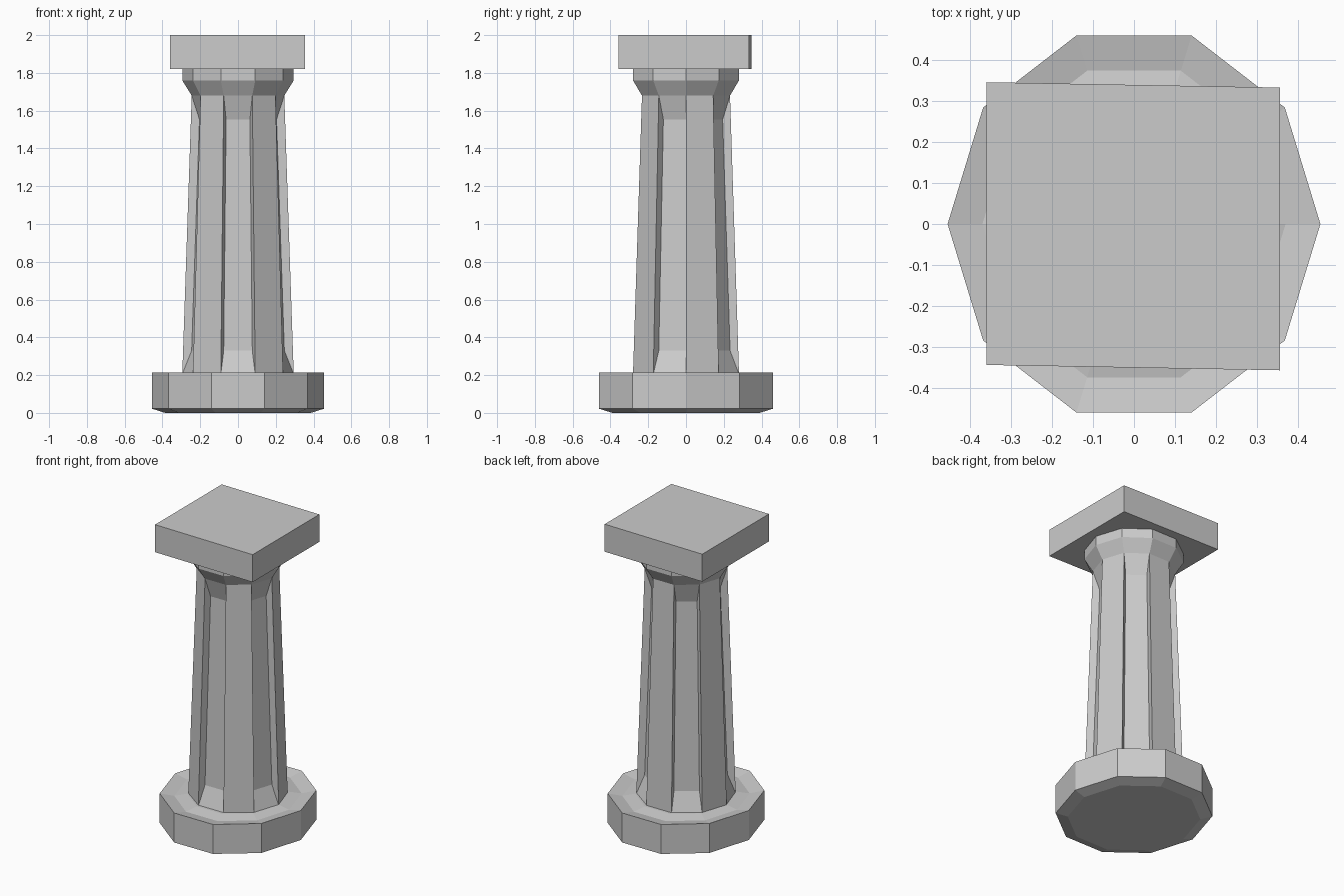
import bpy, bmesh
from math import cos, sin, tau

if "Cube" in bpy.data.objects:
    bpy.data.objects.remove(bpy.data.objects["Cube"])

SIDES = 10


def finish(name, bm):
    bmesh.ops.recalc_face_normals(bm, faces=bm.faces)
    me = bpy.data.meshes.new(name)
    bm.to_mesh(me)
    bm.free()
    ob = bpy.data.objects.new(name, me)
    bpy.context.collection.objects.link(ob)
    return ob


def ring_stack(profile, y_scale=1.0):
    """Ten-sided lathe from (radius, z) pairs, capped at both ends."""
    bm = bmesh.new()
    rings = []
    for r, z in profile:
        rings.append([bm.verts.new((r * cos(tau * i / SIDES),
                                    r * y_scale * sin(tau * i / SIDES), z))
                      for i in range(SIDES)])
    bands = []
    for a, b in zip(rings, rings[1:]):
        bands.append([bm.faces.new((a[i], a[(i + 1) % SIDES],
                                    b[(i + 1) % SIDES], b[i]))
                      for i in range(SIDES)])
    bm.faces.new(rings[0][::-1])
    bm.faces.new(rings[-1])
    return bm, bands


# Base: chamfered underside, slightly dished top
bm, _ = ring_stack([(0.385, 0), (0.455, 0.022), (0.455, 0.215),
                    (0.37, 0.197), (0.295, 0.21)], 1.063)
finish("base", bm)

# Shaft with flared capital; every other side is a sunken panel
bm, bands = ring_stack([(0.295, 0.205), (0.245, 1.68),
                        (0.295, 1.76), (0.295, 1.82)])
bm.normal_update()
for face in bands[0][1::2]:
    normal = face.normal.copy()
    centre = face.calc_center_median()
    bmesh.ops.inset_individual(bm, faces=[face], thickness=0.001)
    outer = []
    for v in face.verts:
        corner = min((e.other_vert(v) for e in v.link_edges
                      if e.other_vert(v) not in face.verts),
                     key=lambda o: (o.co - v.co).length)
        outer.append((v, corner.co.copy()))
    for v, co in outer:
        v.co = centre + (co - centre) * 0.83 - normal * 0.043
finish("fluted_shaft", bm)

# Top slab, slightly out of square
bm = bmesh.new()
corners = [(-0.36, -0.344), (0.356, -0.357), (0.356, 0.333), (-0.36, 0.346)]
slab = bm.faces.new([bm.verts.new((x, y, 1.82)) for x, y in corners])
top = bmesh.ops.extrude_face_region(bm, geom=[slab], use_keep_orig=True)
for v in top["geom"]:
    if isinstance(v, bmesh.types.BMVert):
        v.co.z = 2.0
finish("top_slab", bm)
